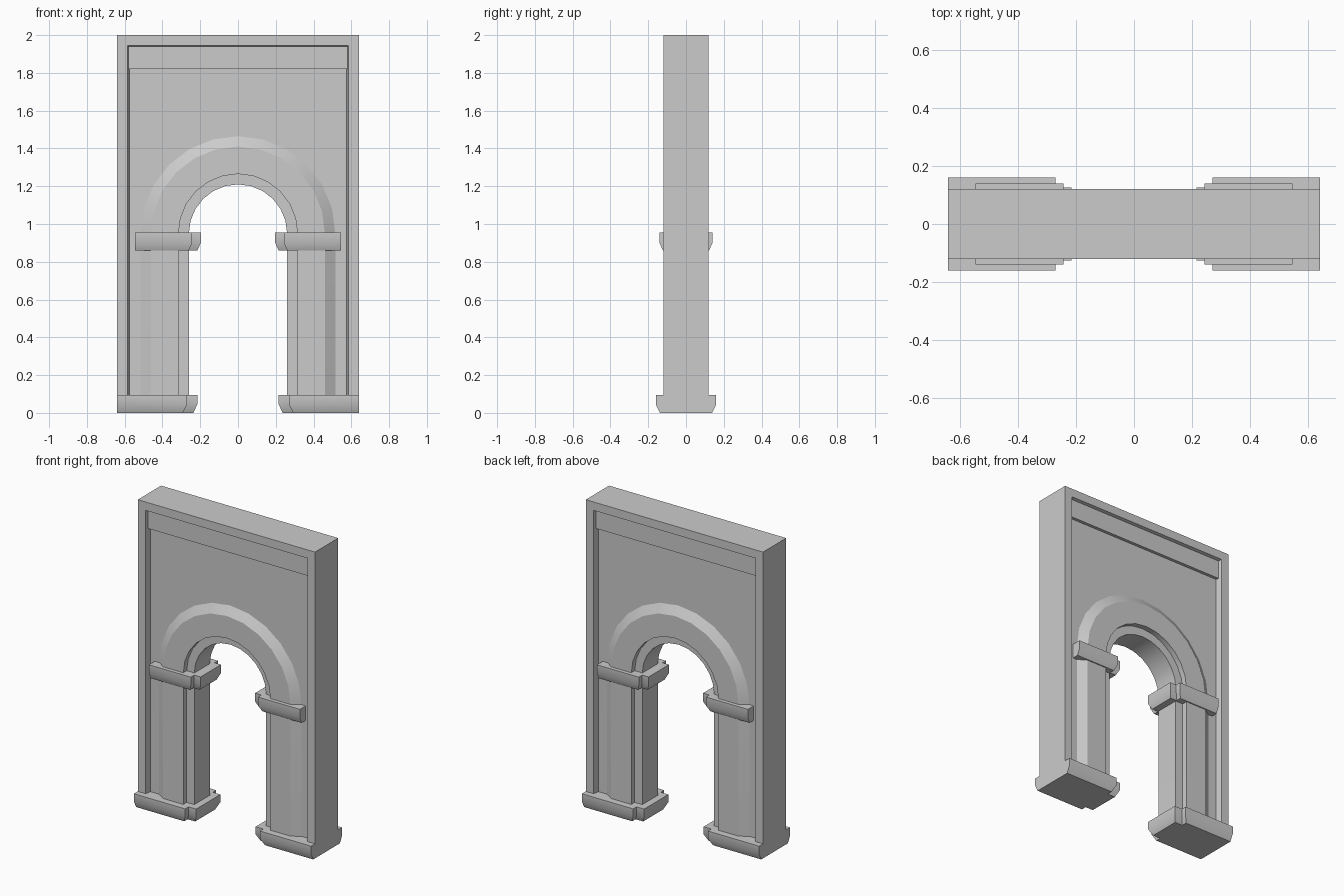
import bpy, bmesh
from math import sin, cos, pi, radians

if "Cube" in bpy.data.objects:
    bpy.data.objects.remove(bpy.data.objects["Cube"])

SPRING = 0.95   # height where the arch begins
SEG = 12        # facets in the half circle


def finish(name, bm):
    bmesh.ops.recalc_face_normals(bm, faces=bm.faces[:])
    me = bpy.data.meshes.new(name)
    bm.to_mesh(me)
    bm.free()
    ob = bpy.data.objects.new(name, me)
    bpy.context.collection.objects.link(ob)
    bpy.ops.object.select_all(action='DESELECT')
    ob.select_set(True)
    bpy.context.view_layer.objects.active = ob
    bpy.ops.object.shade_smooth_by_angle(angle=radians(30))
    return ob


def loft(name, rings):
    """Join equal rings of points and cap both ends."""
    bm = bmesh.new()
    vs = [[bm.verts.new(p) for p in ring] for ring in rings]
    n = len(vs[0])
    for a, b in zip(vs, vs[1:]):
        for i in range(n):
            j = (i + 1) % n
            bm.faces.new((a[i], a[j], b[j], b[i]))
    bm.faces.new(vs[0])
    bm.faces.new(vs[-1])
    return finish(name, bm)


def sweep(name, stations, half):
    """Sweep a front-to-back symmetric profile (offset, y) along stations in xz."""
    prof = [(r, -y) for r, y in half] + [(r, y) for r, y in reversed(half)]
    return loft(name, [[(x + r * dx, y, z + r * dz) for r, y in prof]
                       for x, z, dx, dz in stations])


def arch_path():
    arc = [(0, SPRING, cos(pi * i / SEG), sin(pi * i / SEG)) for i in range(SEG + 1)]
    return [(0, 0, 1, 0)] + arc + [(0, 0, -1, 0)]


# Outer frame with a sloped inner edge
sweep("frame", [(0.64, 0, -1, 0), (0.64, 2, -1, -1), (-0.64, 2, 1, -1), (-0.64, 0, 1, 0)],
      [(0, 0.12), (0.055, 0.12), (0.065, 0.08)])

# Pillars and arch moulding in one stepped, chamfered sweep
sweep("arch_moulding", arch_path(),
      [(0.26, 0.08), (0.315, 0.08), (0.315, 0.115), (0.46, 0.115), (0.515, 0.08)])

# Recessed wall panel around the arch
outline = [(x + 0.5 * dx, z + 0.5 * dz) for x, z, dx, dz in arch_path()]
outline += [(-0.6, 0), (-0.6, 1.96), (0.6, 1.96), (0.6, 0)]
loft("wall_panel", [[(x, y, z) for x, z in outline] for y in (-0.08, 0.08)])

# Band under the top of the frame
loft("top_band", [[(x, y, z) for x, z in ((-0.6, 1.82), (0.6, 1.82), (0.6, 1.96), (-0.6, 1.96))]
                  for y in (-0.1, 0.1)])


def block(name, side, x0, x1, x2, y0, y1, levels):
    """Stepped block wrapping a pillar; levels are (z, inset)."""
    rings = []
    for z, d in levels:
        half = [(x0 + d, y0 - d), (x1 + d, y0 - d), (x1 + d, y1 - d), (x2, y1 - d)]
        plan = [(x, -y) for x, y in half] + [(x, y) for x, y in reversed(half)]
        rings.append([(side * x, y, z) for x, y in plan])
    loft(name, rings)


# Capitals and bases on both pillars
for side, word in ((-1, "left"), (1, "right")):
    block(word + "_capital", side, 0.197, 0.243, 0.545, 0.105, 0.14,
          [(0.86, 0.018), (0.90, 0), (0.955, 0)])
    block(word + "_base", side, 0.215, 0.27, 0.64, 0.125, 0.16,
          [(0, 0.022), (0.045, 0), (0.095, 0)])
